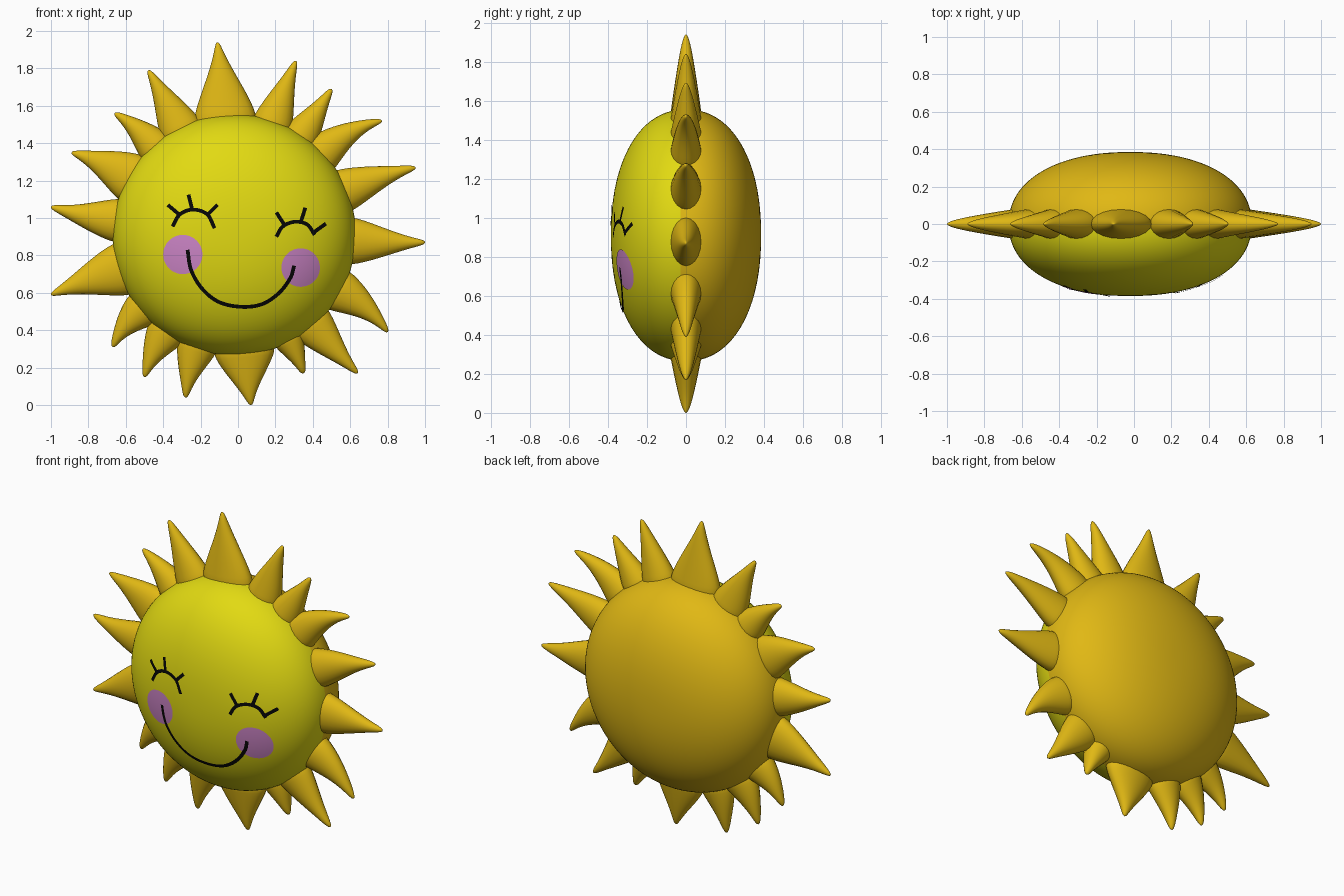
import bpy, bmesh, math
from mathutils import Vector

if "Cube" in bpy.data.objects:
    bpy.data.objects.remove(bpy.data.objects["Cube"])

CX, CZ = -0.02, 0.91            # body centre
RX, RZ, RY, P = 0.65, 0.645, 0.385, 2.2


def material(name, rgb):
    m = bpy.data.materials.new(name)
    m.diffuse_color = (*rgb, 1)
    m.use_nodes = True
    m.node_tree.nodes["Principled BSDF"].inputs["Base Color"].default_value = m.diffuse_color
    return m


YELLOW = material("bright yellow", (0.76, 0.70, 0.006))
GOLD = material("gold", (0.75, 0.48, 0.007))
PINK = material("cheek pink", (0.62, 0.24, 0.58))
BLACK = material("line black", (0.002, 0.002, 0.002))


def finish(bm, name, mats, recalc=True):
    if recalc:
        bmesh.ops.recalc_face_normals(bm, faces=bm.faces)
    for f in bm.faces:
        f.smooth = True
    me = bpy.data.meshes.new(name)
    bm.to_mesh(me)
    bm.free()
    for m in mats:
        me.materials.append(m)
    ob = bpy.data.objects.new(name, me)
    bpy.context.collection.objects.link(ob)
    return ob


def bridge(bm, r0, r1):
    n = len(r0)
    for i in range(n):
        bm.faces.new((r0[i], r0[(i + 1) % n], r1[(i + 1) % n], r1[i]))


def front(x, z, lift):
    """Point on the front of the body, lifted slightly off it."""
    r = math.hypot((x - CX) / RX, (z - CZ) / RZ)
    return Vector((x, -RY * (1 - r ** P) ** (1 / P) - lift, z))


# Body: puffy lens, bright in front and gold behind
bm = bmesh.new()
SEG, RINGS = 112, 56
rings = []
for i in range(1, RINGS):
    a = math.pi * i / RINGS
    r = math.sin(a) ** (2 / P)
    y = -math.copysign(abs(math.cos(a)) ** (2 / P), math.cos(a)) * RY
    rings.append([bm.verts.new((CX + RX * r * math.cos(2 * math.pi * k / SEG), y,
                                CZ + RZ * r * math.sin(2 * math.pi * k / SEG)))
                  for k in range(SEG)])
for r0, r1 in zip(rings, rings[1:]):
    bridge(bm, r0, r1)
for ring, y in ((rings[0], -RY), (rings[-1], RY)):
    pole = bm.verts.new((CX, y, CZ))
    for k in range(SEG):
        bm.faces.new((ring[k], ring[(k + 1) % SEG], pole))
for f in bm.faces:
    f.material_index = 0 if f.calc_center_median().y < -0.03 else 1
finish(bm, "body", [YELLOW, GOLD])

# Rays: base angle, base half width, tip x, tip z
RAYS = [
    (94.5, .165, -.11, 1.94), (71, .10, .31, 1.84), (56, .09, .50, 1.69),
    (43, .10, .77, 1.52), (22, .11, .95, 1.27), (-3, .12, 1.0, .87),
    (-28, .11, .80, .39), (-49, .11, .64, .17), (-62.5, .07, .35, .17),
    (-85, .16, .07, 0), (-108.5, .10, -.28, .04), (-125, .10, -.50, .15),
    (-141, .095, -.67, .31), (-163, .14, -1.0, .59), (173, .11, -1.0, 1.06),
    (151, .13, -.89, 1.35), (132, .09, -.66, 1.56), (117, .11, -.48, 1.79),
]


def ray(name, deg, half, tx, tz):
    bm = bmesh.new()
    a = math.radians(deg)
    out = Vector((math.cos(a), 0, math.sin(a)))
    base = Vector((CX, 0, CZ)) + out * 0.635
    tip = Vector((tx, 0, tz))
    ctrl = base + out * (tip - base).length * 0.55
    n, steps, loops = 20, 22, []
    for s in range(-1, steps):
        t = 1 - (1 - max(s, 0) / steps) ** 1.6
        p = base * (1 - t) ** 2 + ctrl * 2 * t * (1 - t) + tip * t * t
        tan = ((ctrl - base) * (1 - t) + (tip - ctrl) * t).normalized()
        if s < 0:
            p = p - out * 0.09
        side = Vector((tan.z, 0, -tan.x))
        cap = math.sqrt(1 - t ** 14)
        w = (half * (0.88 * (1 - t ** 1.3) ** 1.6) + 0.018) * cap
        d = (0.066 * (1 - t) ** 0.9 + 0.012) * cap
        loops.append([bm.verts.new(p + side * w * math.cos(2 * math.pi * k / n)
                                   + Vector((0, d * math.sin(2 * math.pi * k / n), 0)))
                      for k in range(n)])
    for r0, r1 in zip(loops, loops[1:]):
        bridge(bm, r0, r1)
    end = bm.verts.new(tip)
    for k in range(n):
        bm.faces.new((loops[-1][k], loops[-1][(k + 1) % n], end))
    bm.faces.new(loops[0])
    finish(bm, name, [GOLD])


for i, r in enumerate(RAYS):
    ray(f"ray_{i + 1}", *r)


# Cheeks: thin round patches on the front
def cheek(name, x, z, rad):
    bm = bmesh.new()
    n, loops = 40, []
    for j in range(1, 9):
        loops.append([bm.verts.new(front(x + rad * j / 8 * math.cos(2 * math.pi * k / n),
                                         z + rad * j / 8 * math.sin(2 * math.pi * k / n), 0.003))
                      for k in range(n)])
    mid = bm.verts.new(front(x, z, 0.003))
    for k in range(n):
        bm.faces.new((mid, loops[0][k], loops[0][(k + 1) % n]))
    for r0, r1 in zip(loops, loops[1:]):
        bridge(bm, r1, r0)
    bmesh.ops.recalc_face_normals(bm, faces=bm.faces)
    if sum(f.normal.y for f in bm.faces) > 0:
        bmesh.ops.reverse_faces(bm, faces=bm.faces)
    finish(bm, name, [PINK], False)


cheek("left_cheek", -0.295, 0.805, 0.105)
cheek("right_cheek", 0.335, 0.735, 0.103)


# Drawn lines: smooth ribbons laid on the front
def stroke(bm, pts, width):
    pts = [Vector(p) for p in pts]
    ext = [2 * pts[0] - pts[1]] + pts + [2 * pts[-1] - pts[-2]]
    path = []
    for a, b, c, d in zip(ext, ext[1:], ext[2:], ext[3:]):
        for k in range(8):
            t = k / 8
            path.append(0.5 * (2 * b + (c - a) * t + (2 * a - 5 * b + 4 * c - d) * t * t
                               + (3 * b - a - 3 * c + d) * t ** 3))
    path.append(pts[-1])
    prev = None
    for i, p in enumerate(path):
        tan = (path[min(i + 1, len(path) - 1)] - path[max(i - 1, 0)]).normalized()
        s = Vector((-tan.y, tan.x)) * width / 2
        cur = [bm.verts.new(front(*(p + s), 0.006)), bm.verts.new(front(*(p - s), 0.006))]
        if prev:
            bm.faces.new((prev[0], prev[1], cur[1], cur[0]))
        prev = cur


def drawing(name, strokes, width):
    bm = bmesh.new()
    for s in strokes:
        stroke(bm, s, width)
    finish(bm, name, [BLACK], False)


drawing("smile", [[(-.27, .83), (-.25, .72), (-.19, .62), (-.10, .55), (.02, .525),
                   (.13, .54), (.22, .60), (.28, .68), (.30, .745)]], 0.02)
drawing("left_eye", [[(-.35, .955), (-.31, 1.02), (-.24, 1.045), (-.165, 1.02), (-.125, .945)],
                     [(-.375, 1.07), (-.31, 1.015)], [(-.265, 1.125), (-.245, 1.045)],
                     [(-.11, 1.07), (-.165, 1.015)]], 0.02)
drawing("right_eye", [[(.205, .90), (.24, .955), (.305, .98), (.37, .965), (.41, .91)],
                      [(.205, 1.03), (.25, .96)], [(.36, 1.055), (.335, .975)],
                      [(.47, .97), (.40, .92)]], 0.02)
